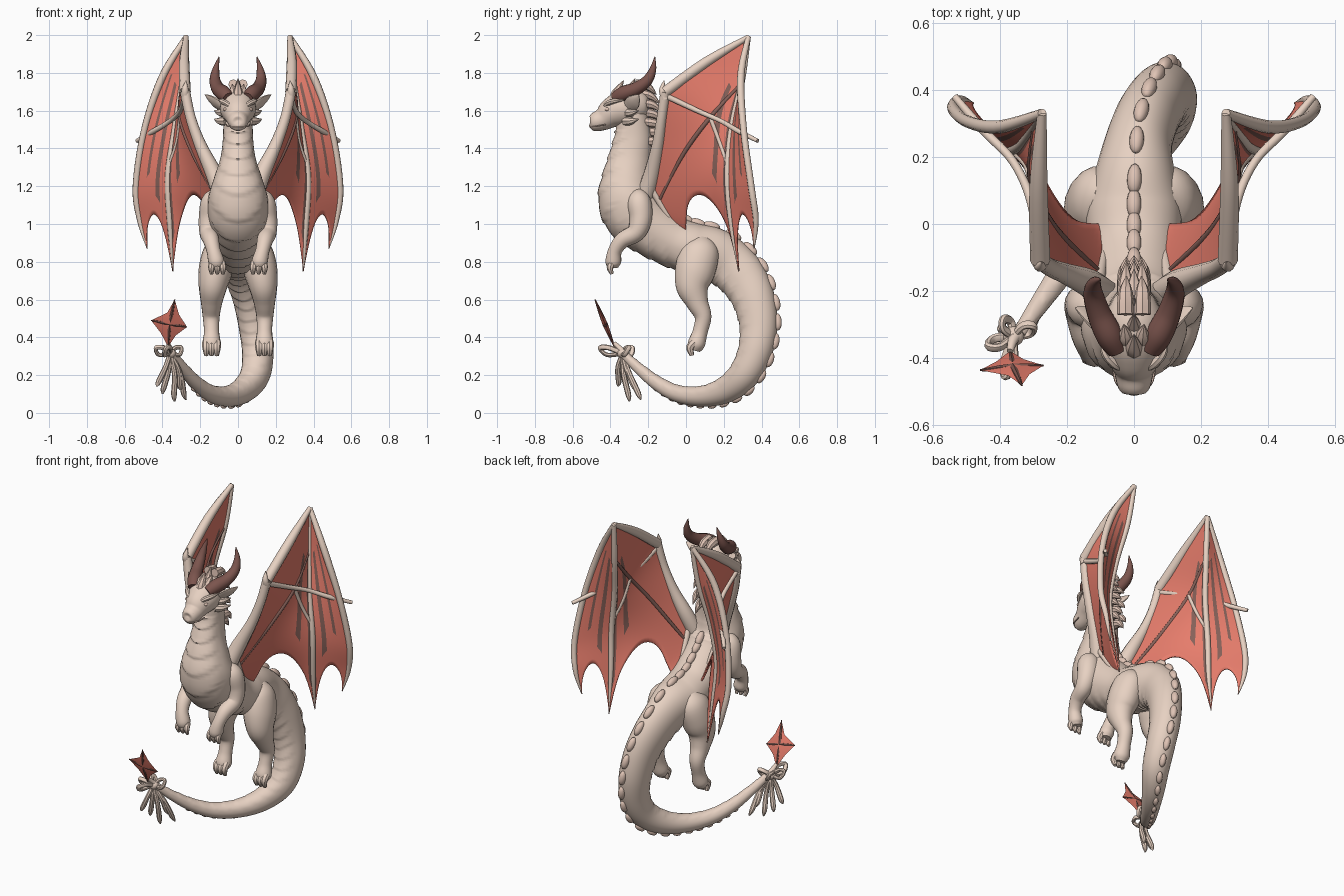
import bpy, bmesh, math
from mathutils import Vector, Matrix

if "Cube" in bpy.data.objects:
    bpy.data.objects.remove(bpy.data.objects["Cube"])


def material(name, rgb):
    m = bpy.data.materials.new(name)
    m.diffuse_color = (*rgb, 1)
    m.use_nodes = True
    m.node_tree.nodes["Principled BSDF"].inputs["Base Color"].default_value = m.diffuse_color
    return m


SKIN = material("beige_skin", (0.80, 0.64, 0.54))
SCALE = material("pinkish_scales", (0.74, 0.55, 0.46))
HORN = material("dark_brown_horn", (0.20, 0.09, 0.075))
RED = material("red_membrane", (0.80, 0.205, 0.15))
DARK = material("dark_stripes", (0.24, 0.12, 0.10))


def finish(name, bm, mats, angle=40):
    bmesh.ops.recalc_face_normals(bm, faces=bm.faces)
    me = bpy.data.meshes.new(name)
    bm.to_mesh(me)
    bm.free()
    ob = bpy.data.objects.new(name, me)
    bpy.context.collection.objects.link(ob)
    for m in mats:
        me.materials.append(m)
    bpy.ops.object.select_all(action='DESELECT')
    ob.select_set(True)
    bpy.context.view_layer.objects.active = ob
    bpy.ops.object.shade_smooth_by_angle(angle=math.radians(angle))
    return ob


def sample(pts, t):
    """Point on a smooth curve through pts, t from 0 to 1."""
    n = len(pts) - 1
    i = min(int(t * n), n - 1)
    f = t * n - i
    a, b, c, d = (pts[max(0, min(n, k))] for k in (i - 1, i, i + 1, i + 2))
    return [0.5 * (2 * q + (r - p) * f + (2 * p - 5 * q + 4 * r - s) * f * f
                   + (3 * q - p - 3 * r + s) * f ** 3) for p, q, r, s in zip(a, b, c, d)]


def frames(pts, count, side=(1, 0, 0)):
    """Centre, side, dorsal direction, two radii and arc length along a path."""
    rows = [sample(pts, i / (count - 1)) for i in range(count)]
    pos = [Vector(r[:3]) for r in rows]
    side, arc, out = Vector(side), 0, []
    for i, r in enumerate(rows):
        tan = (pos[min(i + 1, count - 1)] - pos[max(i - 1, 0)]).normalized()
        side = side - tan * side.dot(tan)
        if side.length < 0.05:
            side = tan.orthogonal()
        side.normalize()
        arc += (pos[i] - pos[i - 1]).length if i else 0
        out.append((pos[i], side.copy(), side.cross(tan), max(r[3], .001), max(r[-1], .001), arc))
    return out


def tube(name, pts, mat, seg=12, count=None, side=(1, 0, 0), bump=None, angle=40):
    bm = bmesh.new()
    rings = []
    for c, s, d, rx, rn, arc in frames(pts, count or len(pts) * 5, side):
        ring = []
        for k in range(seg):
            a = 2 * math.pi * k / seg
            g = bump(a, arc) if bump else 0
            ring.append(bm.verts.new(c + s * math.cos(a) * (rx + g) + d * math.sin(a) * (rn + g)))
        rings.append(ring)
    for r, q in zip(rings, rings[1:]):
        for k in range(seg):
            bm.faces.new((r[k], r[(k + 1) % seg], q[(k + 1) % seg], q[k]))
    bm.faces.new(rings[0])
    bm.faces.new(rings[-1])
    return finish(name, bm, [mat], angle)


def blob(name, c, size, mat, rot=None):
    bm = bmesh.new()
    m = Matrix.Translation(c) @ (rot.to_4x4() if rot else Matrix()) @ Matrix.Diagonal((*size, 1))
    bmesh.ops.create_uvsphere(bm, u_segments=14, v_segments=8, radius=1, matrix=m)
    return finish(name, bm, [mat])


def flip(pts, sx):
    return [(p[0] * sx, *p[1:]) for p in pts]


# Neck, torso and tail as one swept form with overlapping belly plates
BODY = [(0, -.30, 1.64, .07, .07), (0, -.285, 1.55, .077, .085), (0, -.28, 1.45, .08, .098),
        (0, -.295, 1.35, .093, .11), (0, -.31, 1.25, .125, .128), (0, -.31, 1.15, .155, .153),
        (0, -.27, 1.06, .16, .165), (0, -.18, .98, .148, .15), (0, -.07, .91, .14, .135),
        (0, .04, .87, .143, .135), (.003, .14, .845, .122, .137), (.012, .23, .79, .102, .133),
        (.035, .305, .71, .095, .125), (.065, .36, .6, .09, .112), (.09, .385, .46, .086, .1),
        (.105, .365, .32, .083, .09), (.09, .305, .2, .078, .082), (.03, .21, .122, .066, .07),
        (-.05, .09, .088, .054, .055), (-.14, -.04, .1, .045, .045), (-.22, -.15, .155, .037, .037),
        (-.29, -.25, .235, .028, .028), (-.345, -.33, .31, .02, .02)]


def belly(a, arc):
    v = -math.sin(a)
    if v < .5 or arc < .14:
        return 0
    ph = ((arc + .1 * (1 - v)) / .08) % 1
    return (.001 + .008 * ph) * min(1, max(.3, 1.9 - arc * .8)) * min(1, (v - .5) * 8 + .2)


tube("body_and_tail", BODY, SKIN, 32, 300, bump=belly, angle=50)

# Rounded scales along the back and tail
spine = frames(BODY, 300)
next_arc = .6
for c, s, d, rx, rn, arc in spine:
    if arc > next_arc and arc < 2.45:
        k = min(1, rn / .1)
        rot = Matrix((s, d.cross(s), d)).transposed()
        blob("spine_scale", c + d * rn, (.02 * k + .002, .047 * k, .024 * k), SCALE, rot)
        next_arc = arc + .025 + .055 * k

# Mane of swept spikes down the neck
for i in range(8):
    z, w = 1.74 - i * .05, .1 - abs(i - 2) * .008
    for x in ((0,) if i % 2 else (-.025, .025)):
        y = -.24 + .012 * i
        tube("mane_spike", [(x, y - .03, z, .026), (x, y + w * .4, z - .01, .022),
                            (x * .9, y + w, z - .055, .002)], SCALE, 8)

# Head
tube("head", [(0, -.20, 1.63, .03, .03), (0, -.22, 1.63, .06, .065), (0, -.28, 1.625, .088, .095),
              (0, -.34, 1.61, .095, .095), (0, -.395, 1.585, .08, .08), (0, -.44, 1.555, .06, .06),
              (0, -.482, 1.54, .05, .05), (0, -.504, 1.535, .035, .037), (0, -.509, 1.535, .005, .005)],
     SKIN, 20, 50)
tube("mouth_line", [(-.062, -.425, 1.526, .004), (-.05, -.478, 1.517, .004), (0, -.509, 1.515, .004),
                    (.05, -.478, 1.517, .004), (.062, -.425, 1.526, .004)], SCALE, 6)
for x, y, h in ((0, -.38, .055), (-.025, -.35, .035), (.025, -.35, .035), (0, -.32, .065), (0, -.27, .055)):
    tube("crown_spike", [(x, y, 1.665, .026), (x, y + .015, 1.70, .024),
                         (x * 1.2, y + .05, 1.705 + h, .002)], SCALE, 8)

# Paired parts of head and limbs
for sx in (-1, 1):
    tube("horn", flip([(.05, -.375, 1.665, .032), (.075, -.33, 1.69, .041), (.105, -.265, 1.715, .036),
                       (.122, -.205, 1.76, .029), (.117, -.175, 1.82, .018), (.10, -.165, 1.885, .002)], sx),
         HORN, 14)
    tube("brow_ridge", flip([(.025, -.435, 1.61, .008), (.055, -.42, 1.635, .014),
                             (.085, -.385, 1.65, .014), (.10, -.33, 1.655, .003)], sx), SKIN, 8)
    blob("eye", Vector((.064 * sx, -.416, 1.607)), (.014, .014, .010), SCALE)
    blob("nostril", Vector((.025 * sx, -.489, 1.57)), (.011, .012, .008), SKIN)
    tube("ear", flip([(.06, -.31, 1.61, .018, .03), (.115, -.285, 1.64, .014, .042),
                      (.15, -.265, 1.665, .010, .026), (.175, -.25, 1.685, .002, .002)], sx), SKIN, 10)
    for dz in (0, -.045):
        tube("cheek_spike", flip([(.06, -.32, 1.59 + dz, .026), (.095, -.29, 1.59 + dz, .02),
                                  (.125, -.25, 1.60 + dz, .002)], sx), SKIN, 8)
    # Front limbs with fingers
    tube("arm", flip([(.09, -.26, 1.17, .03), (.128, -.25, 1.12, .064), (.148, -.24, 1.03, .06),
                      (.155, -.265, .955, .05), (.143, -.335, .915, .043), (.13, -.375, .86, .037),
                      (.115, -.385, .80, .042), (.11, -.385, .77, .028)], sx), SKIN, 16)
    for k in (-1, 0, 1):
        x = .11 + k * .024
        tube("finger", flip([(x, -.385, .80, .019), (x + k * .006, -.402, .77, .018),
                             (x + k * .006, -.392, .735, .009)], sx), SKIN, 8)
    # Hind limbs with toes
    tube("leg", flip([(.08, .08, .92, .04, .05), (.10, .075, .86, .08, .1), (.118, .05, .76, .09, .108),
                      (.133, .035, .67, .076, .09), (.14, .06, .585, .057, .06), (.142, .09, .51, .045, .045),
                      (.14, .075, .43, .04, .04), (.14, .055, .365, .048, .046), (.14, .045, .33, .03, .03)], sx),
         SKIN, 18)
    for k in (-1, 0, 1):
        x = .14 + k * .028
        tube("toe", flip([(x, .045, .375, .022), (x, .022, .345, .021), (x, .032, .303, .011)], sx), SKIN, 8)

# Wings: three bone lines carrying scalloped membranes
OUTER = [(.275, .33, 1.99), (.40, .29, 1.78), (.495, .305, 1.5), (.54, .345, 1.2), (.52, .37, 1.02), (.48, .36, .87)]
MIDDLE = [(.275, .33, 1.99), (.295, .295, 1.75), (.335, .24, 1.5), (.37, .22, 1.25), (.36, .24, 1.0), (.345, .28, .75)]
INNER = [(.275, .33, 1.99), (.285, .11, 1.86), (.28, -.11, 1.70), (.20, -.15, 1.42), (.11, -.19, 1.2),
         (.09, -.08, 1.02), (.085, .0, .95)]


def surface(a, b, s, t, bulge):
    p = Vector(sample(a, t)).lerp(Vector(sample(b, t)), s)
    p.y += bulge * math.sin(math.pi * s) * t
    return p


def membrane(name, a, b, depth, bulge, stripes, sx, cols=24, rows=30):
    bm = bmesh.new()
    grid = []
    for i in range(rows + 1):
        row = []
        for j in range(cols + 1):
            s = j / cols
            t = i / rows * (1 - depth * math.sin(math.pi * s) ** .8)
            p = surface(a, b, s, t, bulge)
            row.append(bm.verts.new((p.x * sx, p.y, p.z)))
        grid.append(row)
    for i in range(rows):
        for j in range(cols):
            f = bm.faces.new((grid[i][j], grid[i][j + 1], grid[i + 1][j + 1], grid[i + 1][j]))
            f.material_index = any(j in cs and lo <= i < hi for cs, lo, hi in stripes)
    bmesh.ops.remove_doubles(bm, verts=bm.verts, dist=.0005)
    ob = finish(name, bm, [RED, DARK], 60)
    mod = ob.modifiers.new("thickness", 'SOLIDIFY')
    mod.thickness, mod.offset = .008, 0


def bone(name, pts, radii, sx, mat=SKIN):
    n = len(pts) - 1
    tube(name, flip([(*p, sample([(r,) for r in radii], i / n)[0]) for i, p in enumerate(pts)], sx), mat, 10)


for sx in (-1, 1):
    membrane("outer_wing_membrane", OUTER, MIDDLE, .24, 0,
             [((8, 9), 7, 22), ((15, 16, 17), 8, 26), ((22,), 5, 28)], sx)
    membrane("inner_wing_membrane", MIDDLE, INNER, .31, .08,
             [((1,), 5, 28), ((5, 6), 9, 24)], sx)
    bone("outer_wing_finger", OUTER, (.014, .02, .018, .018, .015, .003), sx)
    bone("middle_wing_finger", MIDDLE, (.014, .017, .016, .017, .015, .003), sx)
    bone("wing_leading_edge", INNER[:3], (.014, .027, .03), sx)
    bone("wing_arm", [(.28, -.11, 1.70), (.25, -.13, 1.56), (.20, -.15, 1.42), (.13, -.18, 1.27),
                      (.08, -.22, 1.14)], (.027, .027, .032, .044, .05), sx)
    bone("wing_root_edge", INNER[4:], (.02, .014, .006), sx)
    bone("wing_thumb_claw", [(.28, -.11, 1.66), (.28, -.125, 1.71), (.275, -.115, 1.76)], (.022, .018, .002), sx)
    # Struts crossing the membrane
    bone("wing_cross_strut", [(.28, -.11, 1.68), (.305, .06, 1.60), (.36, .185, 1.545), (.45, .28, 1.49),
                              (.535, .38, 1.44)], (.016, .014, .013, .014, .011), sx)
    bone("wing_diagonal_strut", [tuple(surface(MIDDLE, INNER, s, t, .08)) for s, t in
                                 ((.05, .22), (.38, .38), (.7, .52), (.95, .72))], (.009, .012, .012, .009), sx, DARK)
    bone("wing_short_strut", [tuple(surface(MIDDLE, INNER, s, t, .08)) for s, t in
                              ((.38, .38), (.2, .46), (.02, .54))], (.012, .011, .01), sx)

# Tail spade: four-pointed concave star with a raised middle
bm = bmesh.new()
star = [(-.335, .60), (-.375, .53), (-.46, .49), (-.41, .425), (-.37, .35), (-.33, .41), (-.27, .455), (-.312, .52)]
place = lambda x, z, off: (x, -.375 - (z - .34) * .41 + off, z)
rim = [bm.verts.new(place(x, z, 0)) for x, z in star]
for off in (-.015, .015):
    mid = bm.verts.new(place(-.362, .472, off))
    for k in range(8):
        bm.faces.new((rim[k], rim[(k + 1) % 8], mid))
finish("tail_spade", bm, [RED], 20)
for end in (0, 2, 4, 6):
    x, z = star[end]
    tube("tail_spade_rib", [(*place(-.362, .472, 0), .014), (*place((x - .362) / 2, (z + .472) / 2, 0), .010),
                            (*place(x, z, 0), .003)], HORN, 8)
tube("tail_end", [(-.335, -.315, .295, .02), (-.36, -.345, .335, .016), (-.37, -.38, .37, .01)], SKIN, 10)

# Ribbon bow with hanging strands
KNOT = Vector((-.36, -.335, .315))
blob("ribbon_knot", KNOT, (.032, .03, .026), SKIN)
for dx, dy in ((-.075, -.03), (.06, .03), (-.03, .05), (-.02, -.12)):
    o = Vector((dx, dy, 0))
    w = Vector((-dy, dx, 0)).normalized() * .015
    loop = [KNOT, KNOT + o * .6 + w + Vector((0, 0, .03)), KNOT + o + Vector((0, 0, .028)),
            KNOT + o * .7 - w + Vector((0, 0, -.008)), KNOT]
    tube("ribbon_loop", [(*p, .011, .014) for p in loop], SKIN, 8, 24)
for ex, ey, ez in ((-.43, -.36, .14), (-.40, -.31, .10), (-.335, -.30, .06), (-.275, -.24, .07), (-.30, -.27, .12)):
    e = Vector((ex, ey, ez))
    m = KNOT.lerp(e, .5) + Vector((.012, -.012, .015))
    tube("ribbon_strand", [(*KNOT, .012), (*m, .014), (*KNOT.lerp(e, .85), .015), (*e, .004)], SKIN, 8)
